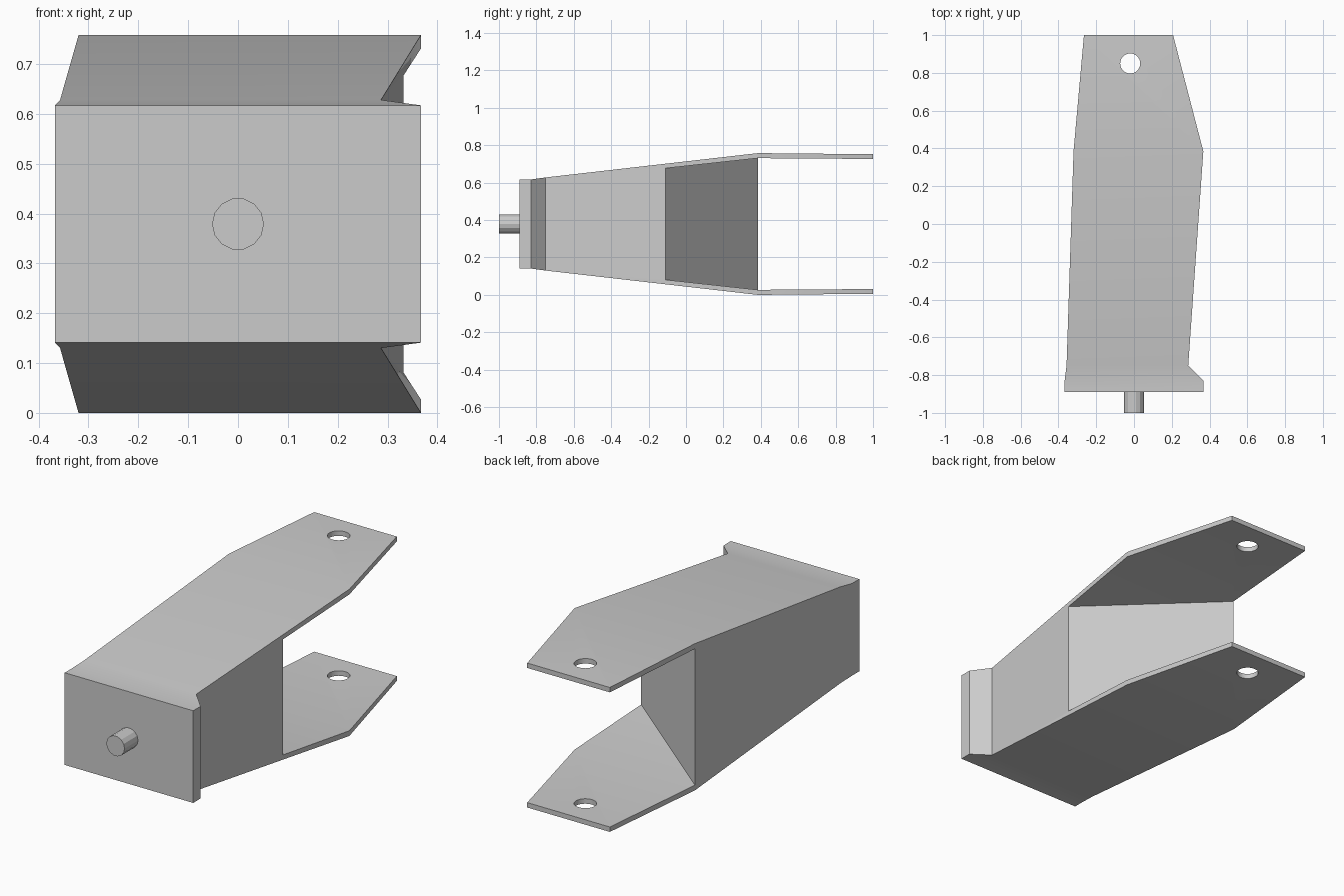
import bpy, bmesh
from math import pi

if "Cube" in bpy.data.objects:
    bpy.data.objects.remove(bpy.data.objects["Cube"])

HEIGHT = 0.758
MID = HEIGHT / 2

grey = bpy.data.materials.new("light_grey_metal")
grey.use_nodes = True
colour = (0.6, 0.6, 0.6, 1)
grey.diffuse_color = colour
grey.node_tree.nodes["Principled BSDF"].inputs["Base Color"].default_value = colour


def loft(name, stations):
    """Solid through rectangular sections (y, x left edge, x right edge, top z), mirrored about MID."""
    bm = bmesh.new()
    rings = []
    for y, x0, x1, top in stations:
        low = HEIGHT - top
        rings.append([bm.verts.new(p) for p in
                      ((x0, y, low), (x1, y, low), (x1, y, top), (x0, y, top))])
    for a, b in zip(rings, rings[1:]):
        for i in range(4):
            j = (i + 1) % 4
            bm.faces.new((a[i], a[j], b[j], b[i]))
    bm.faces.new(rings[0])
    bm.faces.new(rings[-1])
    bmesh.ops.recalc_face_normals(bm, faces=bm.faces)
    mesh = bpy.data.meshes.new(name)
    bm.to_mesh(mesh)
    bm.free()
    mesh.materials.append(grey)
    obj = bpy.data.objects.new(name, mesh)
    bpy.context.collection.objects.link(obj)
    return obj


def cylinder(name, sides, radius, depth, location, rotation=(0, 0, 0)):
    bpy.ops.mesh.primitive_cylinder_add(vertices=sides, radius=radius, depth=depth,
                                        location=location, rotation=rotation)
    obj = bpy.context.object
    obj.name = name
    obj.data.materials.append(grey)
    return obj


def activate(obj):
    bpy.ops.object.select_all(action='DESELECT')
    obj.select_set(True)
    bpy.context.view_layer.objects.active = obj


# Flared fork body with its mounting face at the front
body = loft("fork_bracket", [
    (-0.89, -0.367, 0.367, 0.617),
    (-0.83, -0.367, 0.367, 0.617),
    (-0.75, -0.357, 0.287, 0.628),
    (0.385, -0.32, 0.367, 0.758),
    (1.0, -0.265, 0.207, 0.752)])

# Slot behind the diagonal wall, leaving two thin arms
slot = loft("slot_cutter", [
    (-0.11, 0.334, 0.6, 0.677),
    (0.385, -0.321, 0.6, 0.731),
    (1.1, -0.6, 0.6, 0.726)])

# Bolt hole through both arms
hole = cylinder("hole_cutter", 32, 0.053, 2, (-0.02, 0.85, MID))

for cutter in (slot, hole):
    cutter.hide_render = True
    activate(body)
    mod = body.modifiers.new("cut", 'BOOLEAN')
    mod.operation = 'DIFFERENCE'
    mod.solver = 'EXACT'
    mod.object = cutter
    bpy.ops.object.modifier_apply(modifier=mod.name)
    bpy.data.objects.remove(cutter)

activate(body)
bpy.ops.object.shade_smooth_by_angle(angle=pi / 6)

# Faceted pin on the mounting face
pin = cylinder("front_pin", 14, 0.052, 0.12, (0, -0.94, MID), (pi / 2, pi / 2, 0))
